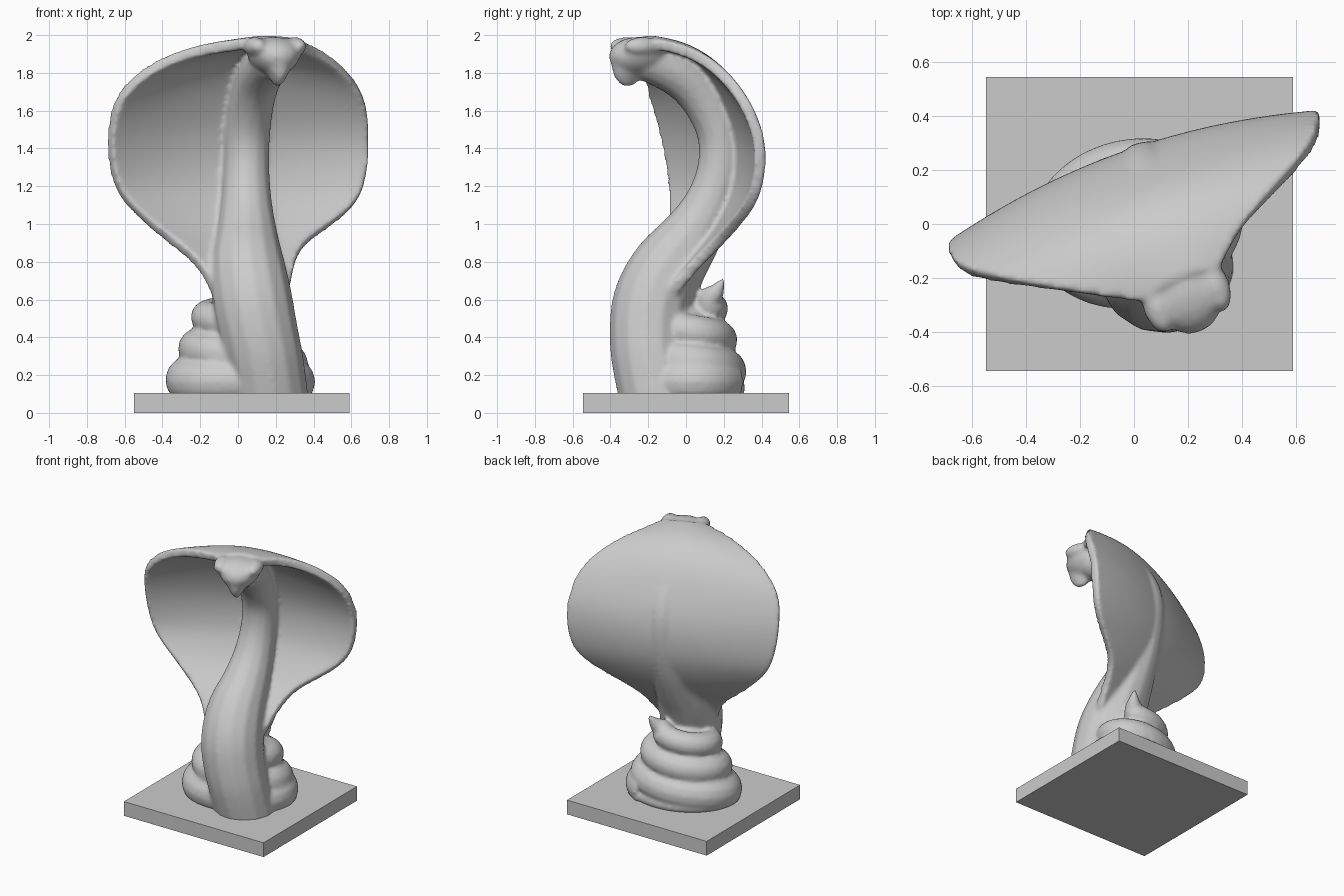
import bpy, bmesh, math
from mathutils import Vector, Matrix

cube = bpy.data.objects.get("Cube")
if cube:
    bpy.data.objects.remove(cube, do_unlink=True)

stone = bpy.data.materials.new("grey_stone")
stone.use_nodes = True
GREY = (0.6, 0.6, 0.6, 1)
stone.diffuse_color = GREY
stone.node_tree.nodes["Principled BSDF"].inputs["Base Color"].default_value = GREY


def link(name, data):
    ob = bpy.data.objects.new(name, data)
    bpy.context.collection.objects.link(ob)
    return ob


def bake(ob, target):
    """Add the evaluated mesh of a temporary object to target."""
    dg = bpy.context.evaluated_depsgraph_get()
    mesh = bpy.data.meshes.new_from_object(ob.evaluated_get(dg))
    target.from_mesh(mesh)
    bpy.data.meshes.remove(mesh)
    bpy.data.objects.remove(ob, do_unlink=True)


def tube(points, target):
    """Round tube through (x, y, z, radius) points."""
    cu = bpy.data.curves.new("path", 'CURVE')
    cu.dimensions = '3D'
    cu.bevel_depth = 1
    cu.bevel_resolution = 5
    cu.use_fill_caps = True
    sp = cu.splines.new('NURBS')
    sp.points.add(len(points) - 1)
    for p, (x, y, z, r) in zip(sp.points, points):
        p.co = (x, y, z, 1)
        p.radius = r
    sp.order_u = 3
    sp.use_endpoint_u = True
    sp.resolution_u = 6
    bake(link("path", cu), target)


def blob(centre, size, target, yaw=0.0, taper=0.0):
    """Ellipsoid that narrows downwards by taper."""
    made = bmesh.ops.create_icosphere(target, subdivisions=4, radius=1)["verts"]
    turn = Matrix.Rotation(yaw, 3, 'Z')
    for v in made:
        k = 1 - taper * (1 - v.co.z) / 2
        local = Vector((v.co.x * size[0] * k, v.co.y * size[1], v.co.z * size[2]))
        v.co = Vector(centre) + turn @ local


def fuse(name, bm, voxel, smooth):
    """Melt overlapping parts into one smooth skin."""
    mesh = bpy.data.meshes.new(name)
    bm.to_mesh(mesh)
    bm.free()
    temp = link("parts", mesh)
    rm = temp.modifiers.new("melt", 'REMESH')
    rm.mode = 'VOXEL'
    rm.voxel_size = voxel
    sm = temp.modifiers.new("soften", 'SMOOTH')
    sm.factor = 0.5
    sm.iterations = smooth
    out = bmesh.new()
    bake(temp, out)
    skin = bpy.data.meshes.new(name)
    out.to_mesh(skin)
    out.free()
    skin.materials.append(stone)
    for p in skin.polygons:
        p.use_smooth = True
        p.material_index = 0
    return link(name, skin)


# Square plinth
bm = bmesh.new()
bmesh.ops.create_cube(bm, size=1)
for v in bm.verts:
    v.co = (v.co.x * 1.14 + 0.02, v.co.y * 1.09, (v.co.z + 0.5) * 0.105)
plinth = bpy.data.meshes.new("plinth")
bm.to_mesh(plinth)
bm.free()
plinth.materials.append(stone)
link("plinth", plinth)

# Raised trunk and belly, rising from the plinth to the back of the head
body = bmesh.new()
tube([(.18, -.14, .02, .2), (.15, -.19, .25, .205), (.11, -.2, .42, .21),
      (.075, -.18, .6, .215), (.05, -.09, .78, .2), (.05, .02, .92, .165),
      (.045, .13, 1.1, .135), (.045, .19, 1.3, .12), (.05, .185, 1.5, .12),
      (.08, .075, 1.7, .12), (.13, -.07, 1.82, .12), (.18, -.22, 1.87, .11)], body)

# Spread hood: each row is height, right edge x y, left edge x y, backward bulge
rows = [(.62, -.13, -.2, .27, -.08, .02), (.78, -.19, -.13, .29, .04, .04),
        (.9, -.34, -.09, .34, .17, .05), (1.0, -.47, -.07, .5, .26, .07),
        (1.1, -.58, -.07, .62, .34, .08), (1.2, -.65, -.07, .67, .38, .09),
        (1.35, -.68, -.09, .69, .4, .1), (1.5, -.68, -.12, .69, .38, .1),
        (1.65, -.65, -.17, .68, .31, .1), (1.77, -.55, -.2, .61, .22, .1),
        (1.87, -.38, -.23, .5, .1, .1), (1.93, -.17, -.26, .37, -.04, .08),
        (1.95, .04, -.29, .32, -.17, .03)]
COLS = 10
grid = bmesh.new()
net = []
for z, xr, yr, xl, yl, bulge in rows:
    a, b = Vector((xr, yr, z)), Vector((xl, yl, z))
    back = Vector((-(b - a).y, (b - a).x, 0)).normalized()
    line = []
    for i in range(COLS + 1):
        t = i / COLS
        arch = 4 * t * (1 - t)
        line.append(grid.verts.new(a.lerp(b, t) + back * bulge * arch
                                   + Vector((0, 0, .02 * arch))))
    net.append(line)
for low, high in zip(net, net[1:]):
    for i in range(COLS):
        grid.faces.new((low[i], low[i + 1], high[i + 1], high[i]))
hood_mesh = bpy.data.meshes.new("hood")
grid.to_mesh(hood_mesh)
grid.free()
hood = link("hood", hood_mesh)
hood.modifiers.new("round", 'SUBSURF').levels = 2
wall = hood.modifiers.new("wall", 'SOLIDIFY')
wall.thickness = 0.06
wall.offset = 0
bake(hood, body)

# Head: wedge skull, drooping snout and two low brow ridges
YAW = math.radians(20)
blob((.19, -.25, 1.885), (.17, .16, .105), body, YAW, .4)
blob((.21, -.31, 1.84), (.11, .085, .115), body, YAW, .7)
for side in (-1, 1):
    blob((.195 + side * .105, -.27 + side * .04, 1.94), (.055, .1, .05), body, YAW)

# Tail coils: a narrowing spiral around a solid core, ending in a raised tip
STEPS, TURNS = 66, 3.0
LEAN = Matrix.Rotation(math.radians(12), 3, 'Z')
path = []
for i in range(STEPS + 1):
    f = i / STEPS
    angle = math.radians(50) - f * TURNS * math.tau
    climb = max(0, f - .2) / .8
    ring = LEAN @ Vector(((.28 - .12 * climb) * math.cos(angle),
                          (.2 - .07 * climb) * math.sin(angle), .165 + .4 * climb))
    path.append((ring.x + .01, ring.y + .01, ring.z, .125 - .045 * climb))
path += [(.11, .13, .61, .07), (.14, .16, .64, .045), (.16, .2, .71, .012)]
tube(path, body)
blob((.01, 0, .28), (.27, .2, .33), body)
blob((.01, .01, .13), (.38, .3, .11), body, math.radians(12))

# Trim whatever dips below the plinth top, then melt the parts together
cut = bmesh.ops.bisect_plane(body, geom=body.verts[:] + body.edges[:] + body.faces[:],
                             plane_co=(0, 0, .07), plane_no=(0, 0, 1), clear_inner=True)
rim = [e for e in cut["geom_cut"] if isinstance(e, bmesh.types.BMEdge)]
bmesh.ops.holes_fill(body, edges=rim, sides=0)
fuse("coiled_cobra", body, .014, 7)
